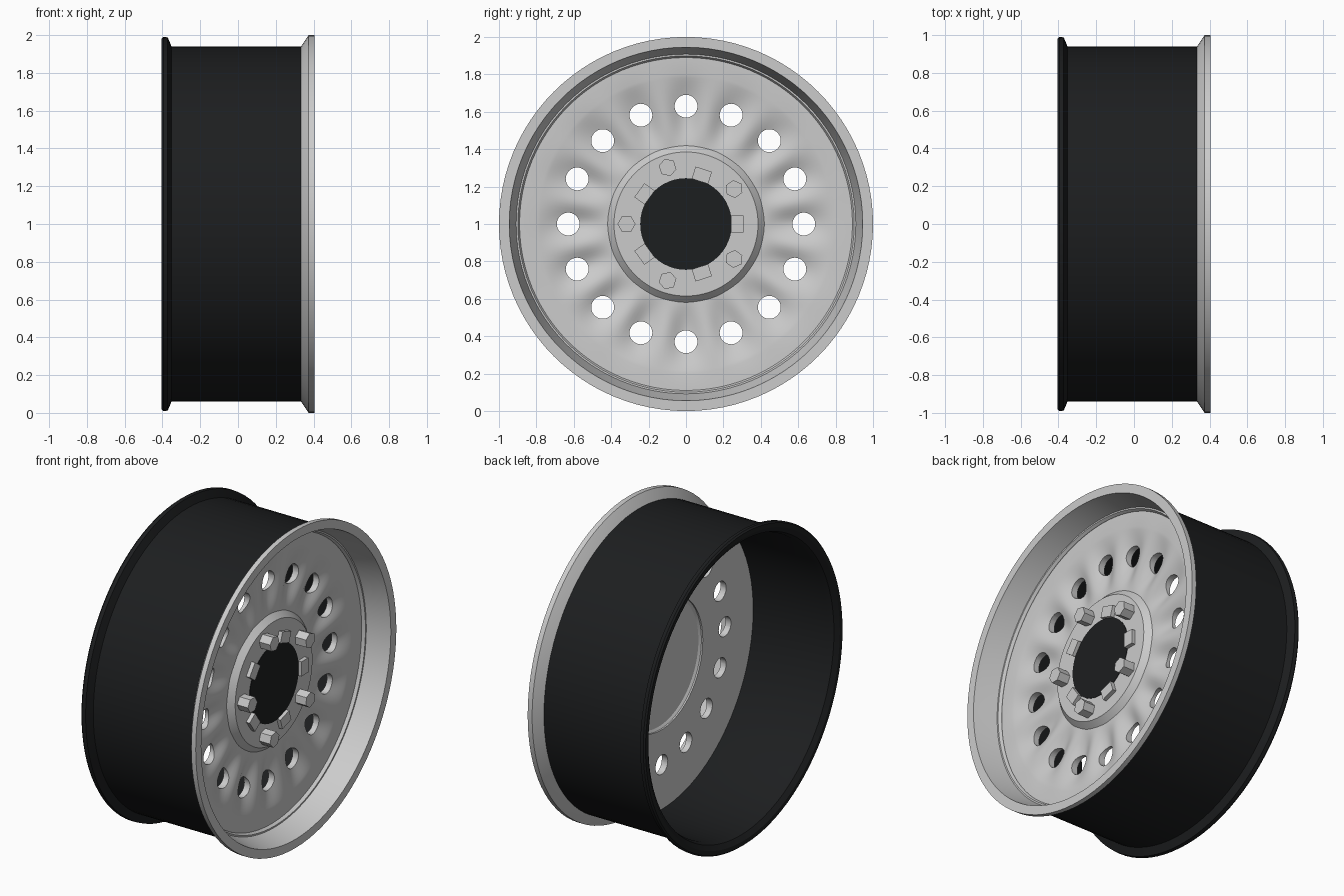
import bpy, bmesh
from math import sin, cos, pi, radians
from mathutils import Matrix, Vector

if "Cube" in bpy.data.objects:
    bpy.data.objects.remove(bpy.data.objects["Cube"])

black = bpy.data.materials.new("black")
black.diffuse_color = (0.012, 0.013, 0.014, 1)
black.use_nodes = True
black.node_tree.nodes["Principled BSDF"].inputs["Base Color"].default_value = black.diffuse_color


def finish(name, bm, mat=None, smooth=True):
    bmesh.ops.remove_doubles(bm, verts=bm.verts, dist=1e-5)
    bmesh.ops.recalc_face_normals(bm, faces=bm.faces)
    me = bpy.data.meshes.new(name)
    bm.to_mesh(me)
    bm.free()
    ob = bpy.data.objects.new(name, me)
    bpy.context.collection.objects.link(ob)
    if mat:
        me.materials.append(mat)
    if smooth:
        shade(ob)
    return ob


def activate(ob):
    bpy.ops.object.select_all(action='DESELECT')
    ob.select_set(True)
    bpy.context.view_layer.objects.active = ob


def shade(ob):
    activate(ob)
    bpy.ops.object.shade_smooth_by_angle(angle=radians(28))


def lathe(name, profile, mat=None, n=96, closed=True, dip=None, smooth=True):
    """Spin (x, radius) points around the wheel axle; dip offsets x."""
    bm = bmesh.new()
    rings = []
    for i in range(n):
        a = 2 * pi * i / n
        rings.append([bm.verts.new((x - (dip(k, r, a) if dip else 0),
                                    r * cos(a), 1 + r * sin(a)))
                      for k, (x, r) in enumerate(profile)])
    m = len(profile)
    for i in range(n):
        p, q = rings[i], rings[(i + 1) % n]
        for k in range(m if closed else m - 1):
            j = (k + 1) % m
            bm.faces.new((p[k], p[j], q[j], q[k]))
    return finish(name, bm, mat, smooth)


def axle_prism(bm, x0, x1, radius, dist, angle, sides):
    """Prism parallel to the axle, at a polar position on the wheel face."""
    m = (Matrix.Translation((0, 0, 1)) @ Matrix.Rotation(angle, 4, 'X')
         @ Matrix.Translation(((x0 + x1) / 2, dist, 0))
         @ Matrix.Rotation(pi / 2, 4, 'Y'))
    bmesh.ops.create_cone(bm, cap_ends=True, segments=sides, radius1=radius,
                          radius2=radius, depth=x1 - x0, matrix=m)


# Barrel with rear flange
lathe("barrel", [(0.335, 0.94), (-0.352, 0.94), (-0.372, 0.988), (-0.395, 0.99),
                 (-0.405, 0.982), (-0.405, 0.955), (-0.385, 0.925),
                 (-0.35, 0.912), (0.18, 0.912), (0.335, 0.93)], black)

# Front lip
lathe("outer_lip", [(0.332, 0.938), (0.37, 0.995), (0.374, 1.0), (0.405, 1.0),
                    (0.405, 0.945), (0.375, 0.938), (0.26, 0.908), (0.26, 0.899),
                    (0.245, 0.89), (0.20, 0.89), (0.175, 0.92), (0.30, 0.936)])

# Scalloped disc, flat at the rear
R0, R1, STEPS = 0.41, 0.80, 20
front = []
for s in range(STEPS + 1):
    t = s / STEPS
    front.append((0.215 + 0.025 * t, R0 + (R1 - R0) * t))
profile = front + [(0.24, 0.895), (0.17, 0.912), (0.17, R0)]


def scallop(k, r, a):
    if k > STEPS:
        return 0
    t = (r - R0) / (R1 - R0)
    return 0.036 * max(0, sin(pi * t)) ** 1.3 * (0.5 + 0.5 * cos(16 * a))


disc = lathe("disc", profile, n=192, dip=scallop, smooth=False)

# Ring of vent holes
bm = bmesh.new()
for i in range(16):
    axle_prism(bm, 0.05, 0.4, 0.061, 0.63, i * pi / 8, 32)
cutter = finish("vent_hole_cutter", bm, smooth=False)
cutter.hide_render = True
mod = disc.modifiers.new("vents", 'BOOLEAN')
mod.operation = 'DIFFERENCE'
mod.solver = 'EXACT'
mod.object = cutter
activate(disc)
bpy.ops.object.modifier_apply(modifier="vents")
bpy.data.objects.remove(cutter)
shade(disc)

# Hub, closed at the rear with a shallow recess
lathe("hub", [(0.25, 0), (0.25, 0.385), (0.213, 0.42), (0.17, 0.425),
              (0.19, 0.395), (0.19, 0)], closed=False)

# Centre cap
lathe("centre_cap", [(0.253, 0), (0.253, 0.245), (0.22, 0.245)], black,
      n=48, closed=False)

# Lug nuts and the tabs between them
bm = bmesh.new()
for i in range(5):
    axle_prism(bm, 0.23, 0.325, 0.048, 0.318, radians(36 + 72 * i), 6)
finish("lug_nuts", bm, smooth=False)

bm = bmesh.new()
for i in range(5):
    m = (Matrix.Translation((0, 0, 1)) @ Matrix.Rotation(radians(72 * i), 4, 'X')
         @ Matrix.Translation((0.25, 0.274, 0))
         @ Matrix.Diagonal((0.05, 0.068, 0.092, 1)))
    bmesh.ops.create_cube(bm, size=1, matrix=m)
finish("hub_tabs", bm, smooth=False)
